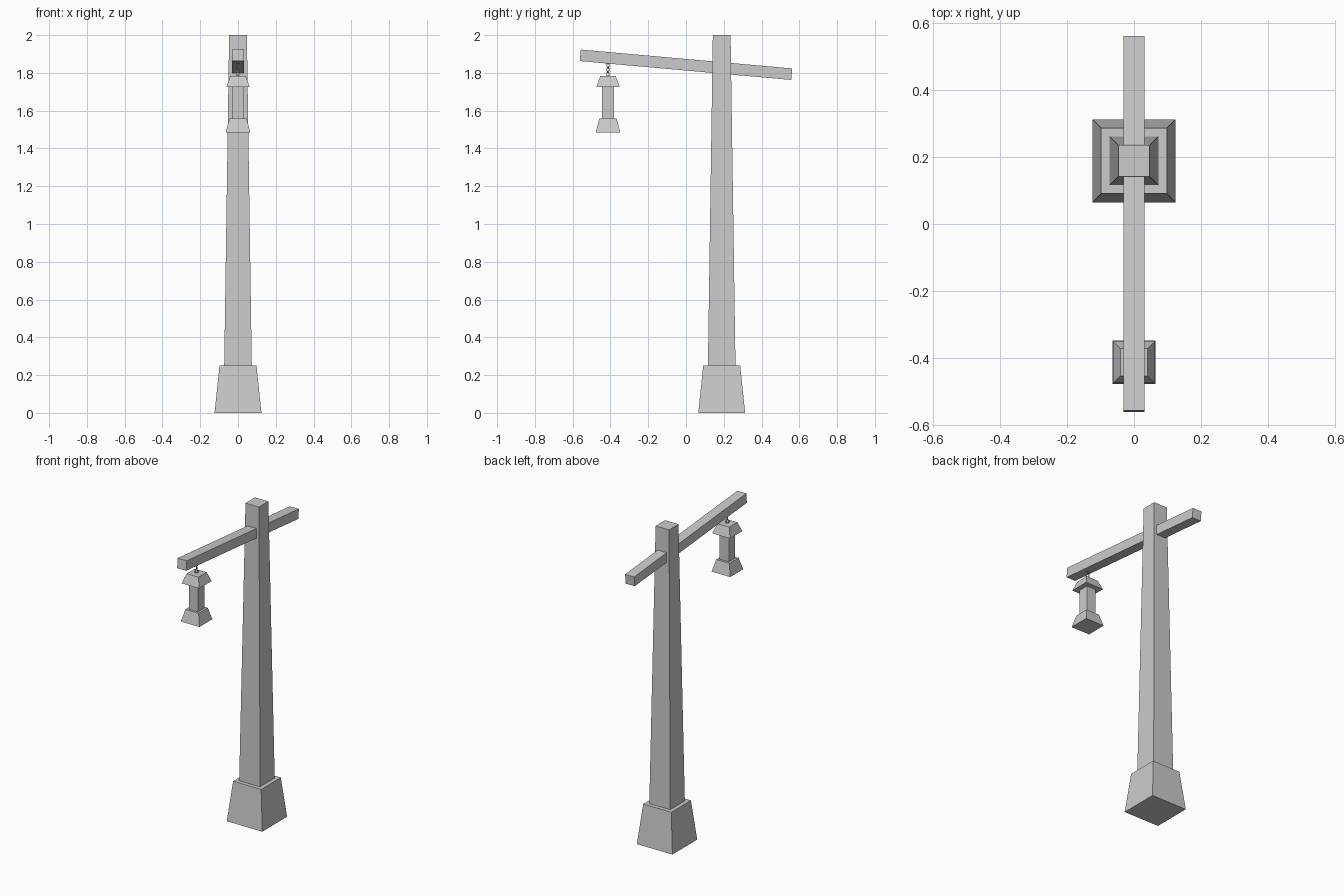
import bpy
from math import radians, sqrt, pi

if "Cube" in bpy.data.objects:
    bpy.data.objects.remove(bpy.data.objects["Cube"])

POLE_Y = 0.189
LAMP_Y = -0.413


def frustum(name, y, z0, z1, half0, half1):
    """Square tapered block between two heights."""
    bpy.ops.mesh.primitive_cone_add(
        vertices=4, radius1=half0 * sqrt(2), radius2=half1 * sqrt(2),
        depth=z1 - z0, location=(0, y, (z0 + z1) / 2), rotation=(0, 0, pi / 4))
    ob = bpy.context.object
    ob.name = name
    bpy.ops.object.transform_apply(location=False, rotation=True, scale=True)
    return ob


# Post: plinth and tapered pole
frustum("plinth", POLE_Y, 0.0, 0.25, 0.124, 0.098)
frustum("pole", POLE_Y, 0.25, 2.0, 0.073, 0.047)

# Slanted cross beam running through the pole
bpy.ops.mesh.primitive_cube_add(size=1, location=(0, 0, 1.843),
                                rotation=(radians(-5.1), 0, 0))
beam = bpy.context.object
beam.name = "cross_beam"
beam.scale = (0.063, 1.124, 0.061)

# Hanging lantern: base, body, cap
frustum("lantern_base", LAMP_Y, 1.484, 1.558, 0.065, 0.046)
frustum("lantern_body", LAMP_Y, 1.55, 1.735, 0.032, 0.032)
frustum("lantern_cap", LAMP_Y, 1.725, 1.783, 0.062, 0.041)

# Short chain: links alternate by a quarter turn
for i in range(3):
    bpy.ops.mesh.primitive_torus_add(
        major_segments=8, minor_segments=4, major_radius=0.0095,
        minor_radius=0.003, location=(0, LAMP_Y, 1.793 + i * 0.0235),
        rotation=(pi / 2, 0, pi / 4 + i * pi / 2))
    link = bpy.context.object
    link.name = f"chain_link_{i + 1}"
    link.scale = (1, 1.25, 1)
